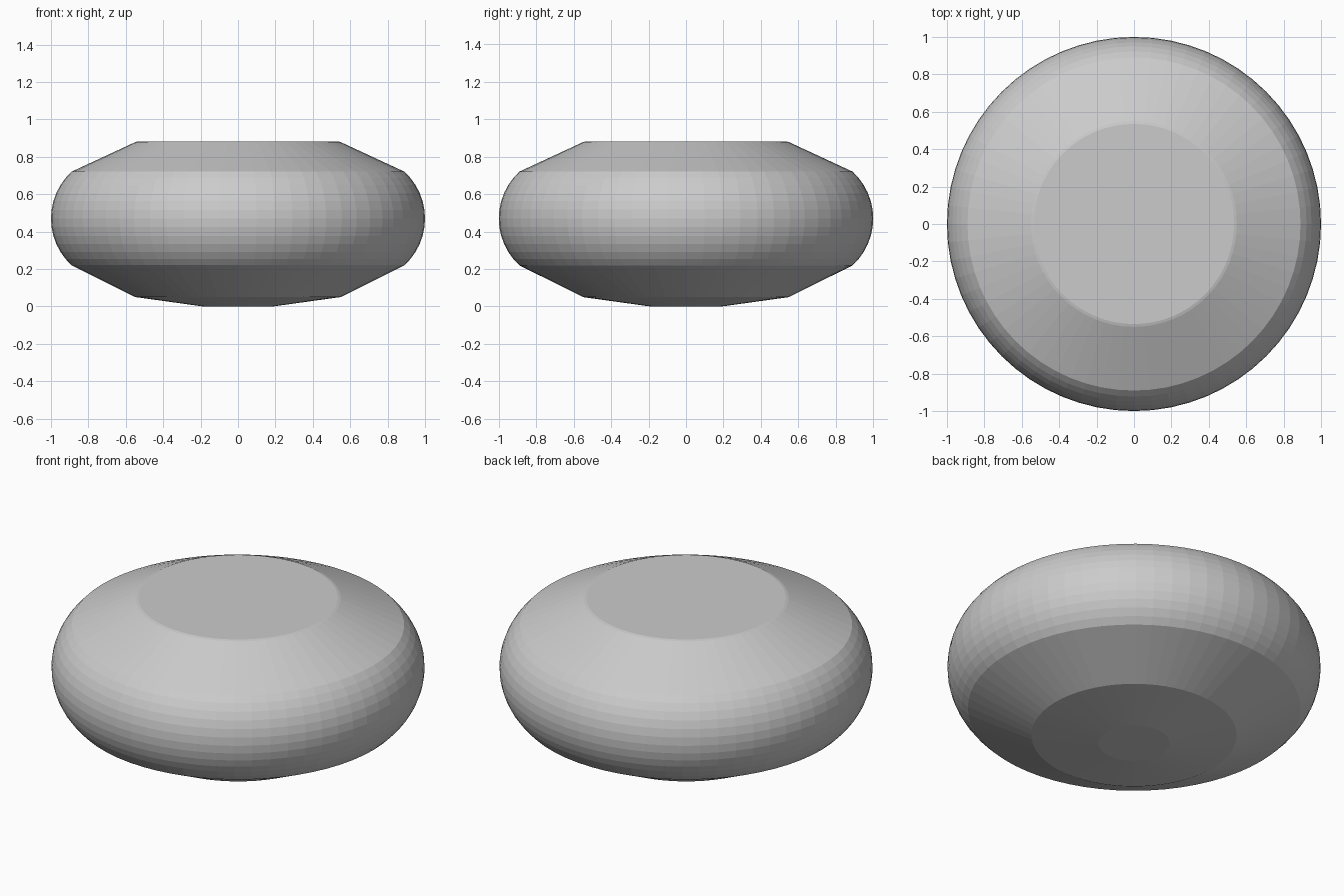
import bpy
import bmesh
from math import asin, cos, sin, tau

cube = bpy.data.objects.get("Cube")
if cube:
    bpy.data.objects.remove(cube, do_unlink=True)

SIDES = 64
BANDS = 12

# Rounded side wall: a circular arc bulging outward
MID_Z, HALF_HEIGHT, ARC_RADIUS = 0.47, 0.25, 0.34
sweep = asin(HALF_HEIGHT / ARC_RADIUS)
angles = [sweep * (2 * i / BANDS - 1) for i in range(BANDS + 1)]
bulge = [(1 - ARC_RADIUS + ARC_RADIUS * cos(a), MID_Z + ARC_RADIUS * sin(a))
         for a in angles]

# Full profile: shallow foot, lower slope, bulge, upper slope, flat top
profile = [(0.19, 0), (0.55, 0.05)] + bulge + [(0.55, 0.878), (0.535, 0.882)]


def revolve(name, points):
    """Turn a (radius, height) profile into a closed solid."""
    bm = bmesh.new()
    rings = [[bm.verts.new((r * cos(tau * s / SIDES), r * sin(tau * s / SIDES), z))
              for s in range(SIDES)] for r, z in points]
    for low, high in zip(rings, rings[1:]):
        for s in range(SIDES):
            t = (s + 1) % SIDES
            bm.faces.new((low[s], low[t], high[t], high[s]))
    bm.faces.new(rings[0][::-1])
    bm.faces.new(rings[-1])
    mesh = bpy.data.meshes.new(name)
    bm.to_mesh(mesh)
    bm.free()
    obj = bpy.data.objects.new(name, mesh)
    bpy.context.collection.objects.link(obj)
    return obj


revolve("round_body", profile)
